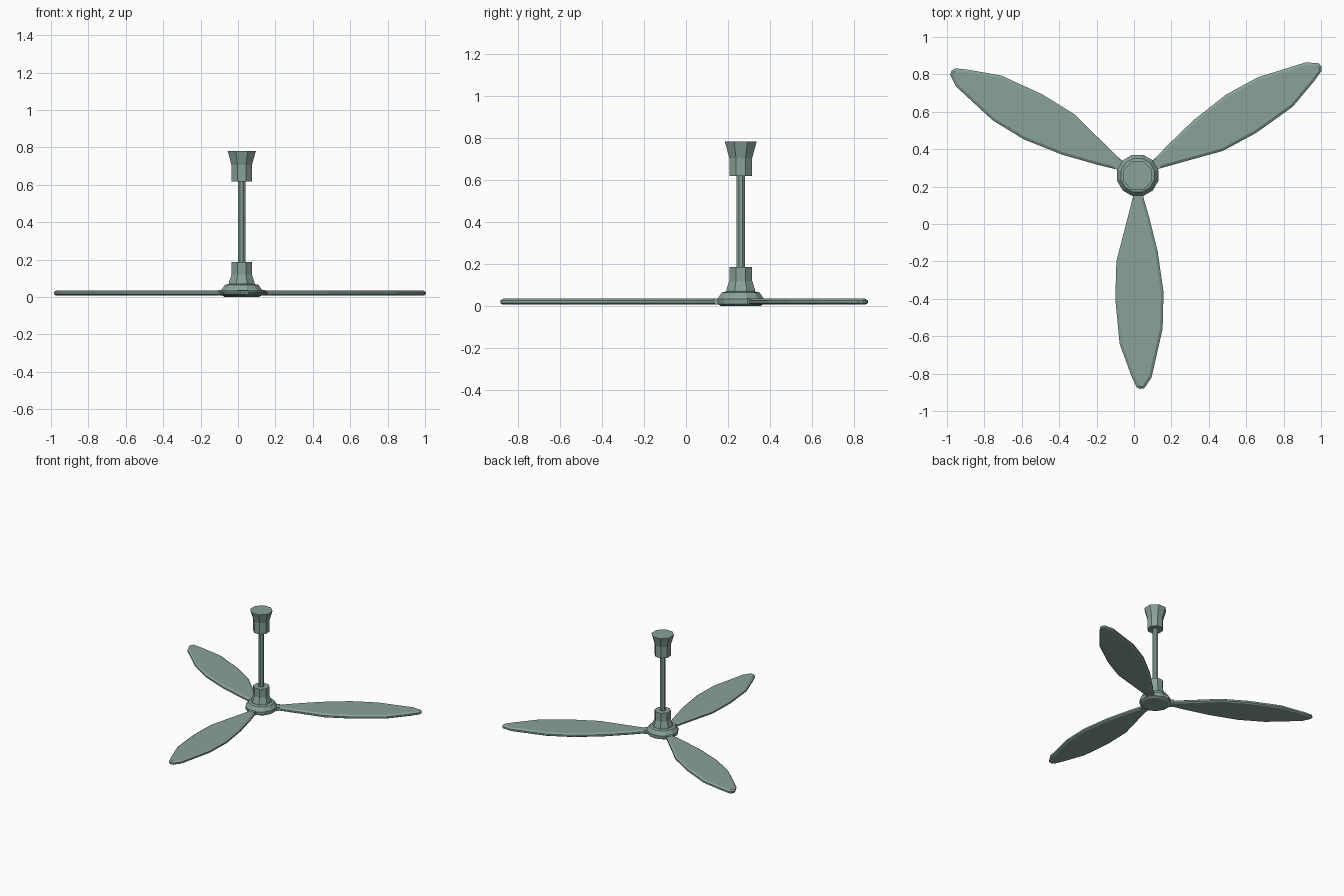
import bpy, bmesh, math
from mathutils import Matrix, Vector

if "Cube" in bpy.data.objects:
    bpy.data.objects.remove(bpy.data.objects["Cube"])

CX, CY = 0.02, 0.26          # fan axis

mat = bpy.data.materials.new("grey_green")
mat.diffuse_color = (0.25, 0.36, 0.32, 1)
mat.use_nodes = True
mat.node_tree.nodes["Principled BSDF"].inputs["Base Color"].default_value = mat.diffuse_color


def finish(bm, name):
    bmesh.ops.recalc_face_normals(bm, faces=bm.faces)
    me = bpy.data.meshes.new(name)
    bm.to_mesh(me)
    bm.free()
    me.materials.append(mat)
    ob = bpy.data.objects.new(name, me)
    ob.location = (CX, CY, 0)
    bpy.context.collection.objects.link(ob)
    return ob


def bridge(bm, rings):
    """Skin a stack of closed vertex rings and cap both ends."""
    for a, b in zip(rings, rings[1:]):
        n = len(a)
        for i in range(n):
            j = (i + 1) % n
            bm.faces.new((a[i], a[j], b[j], b[i]))
    bm.faces.new(rings[0])
    bm.faces.new(rings[-1])


def lathe(name, profile, sides):
    bm = bmesh.new()
    rings = []
    for r, z in profile:
        rings.append([bm.verts.new((r * math.cos(t), r * math.sin(t), z))
                      for t in (math.tau * (i + 0.5) / sides for i in range(sides))])
    bridge(bm, rings)
    return finish(bm, name)


# Motor hub, its neck, the down rod and the ceiling canopy
lathe("motor_hub", [(0.095, 0.0), (0.112, 0.01), (0.114, 0.035),
                    (0.093, 0.065), (0.07, 0.07)], 12)
lathe("hub_neck", [(0.075, 0.065), (0.073, 0.08), (0.059, 0.12), (0.059, 0.187)], 8)
lathe("down_rod", [(0.021, 0.18), (0.021, 0.63)], 8)
lathe("ceiling_canopy", [(0.059, 0.618), (0.059, 0.705), (0.082, 0.782)], 8)

# Blade outline in plan, pointing to -y from the axis
OUTLINE = [(-0.022, -0.10), (-0.06, -0.25), (-0.114, -0.458), (-0.12, -0.66),
           (-0.097, -0.90), (-0.035, -1.07), (-0.007, -1.132), (0.012, -1.142),
           (0.035, -1.138), (0.074, -1.08), (0.133, -0.82), (0.138, -0.624),
           (0.106, -0.404), (0.06, -0.22), (0.025, -0.10)]


def inset(points, d):
    """Move each outline point inwards by about d."""
    out = []
    for i, p in enumerate(points):
        t = Vector(points[(i + 1) % len(points)]) - Vector(points[i - 1])
        t.normalize()
        out.append((p[0] - t.y * d, p[1] + t.x * d))
    return out


for k in range(3):
    spin = Matrix.Rotation(math.tau * k / 3, 4, 'Z')
    # Thin blade with a rounded rim and flat faces
    bm = bmesh.new()
    rings = []
    for d, z in [(0.011, 0.008), (0.0, 0.015), (0.0, 0.027), (0.014, 0.036)]:
        rings.append([bm.verts.new((x, y, z)) for x, y in inset(OUTLINE, d)])
    bridge(bm, rings)
    bmesh.ops.transform(bm, matrix=spin, verts=bm.verts)
    finish(bm, f"blade_{k + 1}")
    # Small bracket joining the blade to the hub
    bm = bmesh.new()
    bmesh.ops.create_cube(bm, size=1, matrix=spin @ Matrix.Translation((0.002, -0.11, 0.023))
                          @ Matrix.Diagonal((0.056, 0.04, 0.028, 1)))
    finish(bm, f"blade_bracket_{k + 1}")
